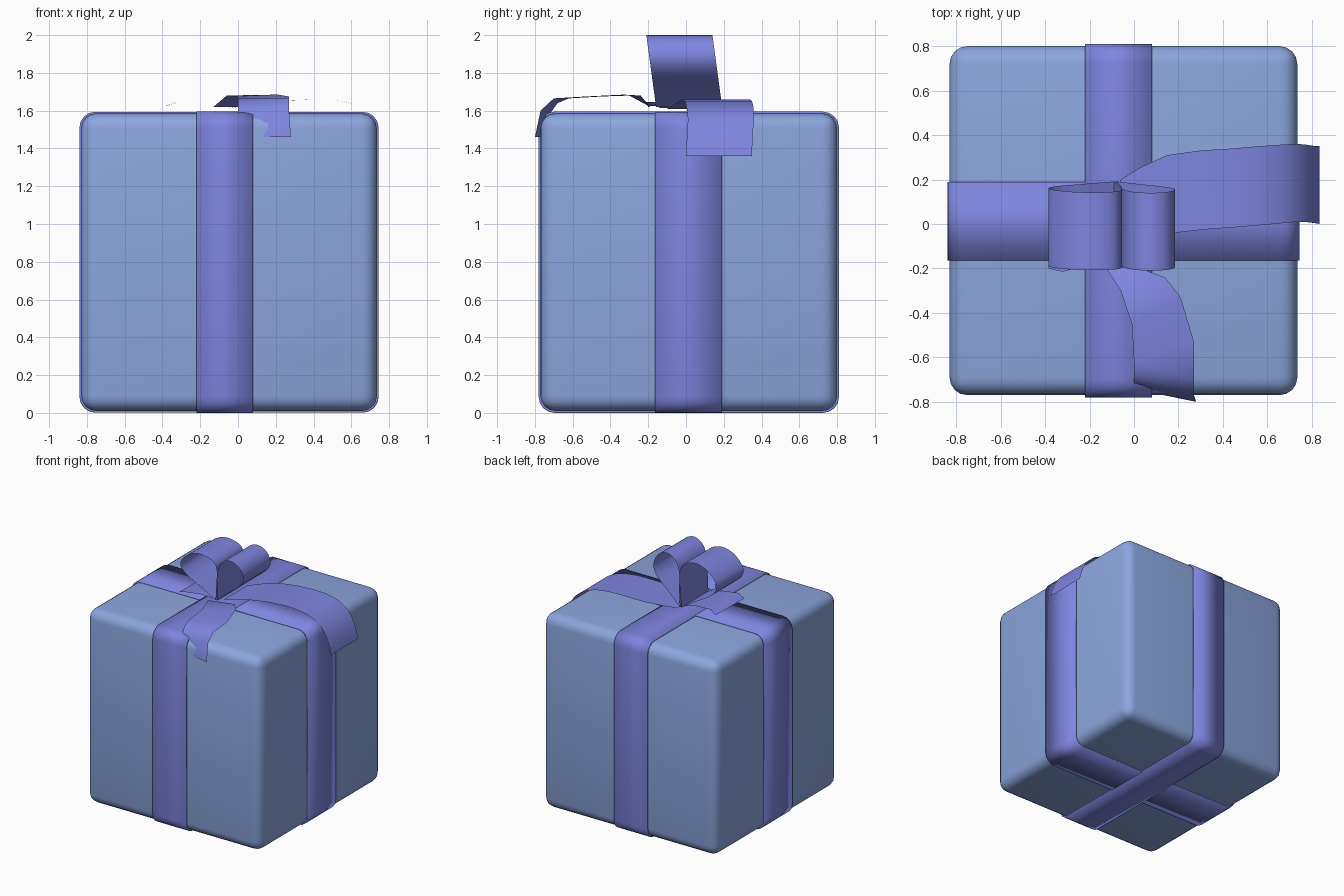
import bpy, bmesh, math

if "Cube" in bpy.data.objects:
    bpy.data.objects.remove(bpy.data.objects["Cube"])


def material(name, rgb):
    m = bpy.data.materials.new(name)
    m.diffuse_color = (*rgb, 1)
    m.use_nodes = True
    m.node_tree.nodes["Principled BSDF"].inputs["Base Color"].default_value = m.diffuse_color
    return m


BLUE = material("box blue", (0.26, 0.38, 0.73))
VIOLET = material("ribbon violet", (0.21, 0.235, 0.74))


def finish(bm, name, mat, angle=35):
    me = bpy.data.meshes.new(name)
    bm.to_mesh(me)
    bm.free()
    me.materials.append(mat)
    ob = bpy.data.objects.new(name, me)
    bpy.context.collection.objects.link(ob)
    bpy.ops.object.select_all(action='DESELECT')
    bpy.context.view_layer.objects.active = ob
    ob.select_set(True)
    bpy.ops.object.shade_smooth_by_angle(angle=math.radians(angle))
    return ob


def strip(name, left, right, closed=False, angle=50):
    """Ribbon sheet spanning two matching edge paths."""
    bm = bmesh.new()
    a = [bm.verts.new(p) for p in left]
    b = [bm.verts.new(p) for p in right]
    n = len(a)
    for i in range(n if closed else n - 1):
        j = (i + 1) % n
        bm.faces.new((a[i], a[j], b[j], b[i]))
    if closed:
        bmesh.ops.recalc_face_normals(bm, faces=bm.faces)
    return finish(bm, name, VIOLET, angle)


def smooth_path(pts, steps=3):
    """Catmull-Rom curve through the points."""
    out = []
    for i in range(len(pts) - 1):
        p0, p1 = pts[max(i - 1, 0)], pts[i]
        p2, p3 = pts[i + 1], pts[min(i + 2, len(pts) - 1)]
        for s in range(steps):
            t = s / steps
            out.append(tuple(0.5 * (2 * b + (c - a) * t + (2 * a - 5 * b + 4 * c - d) * t * t
                                    + (3 * b - a - 3 * c + d) * t ** 3)
                             for a, b, c, d in zip(p0, p1, p2, p3)))
    return out + [tuple(pts[-1])]


# Rounded gift box
X0, X1, Y0, Y1, Z0, Z1 = -0.83, 0.735, -0.77, 0.80, 0.01, 1.585
bm = bmesh.new()
bmesh.ops.create_cube(bm, size=1)
for v in bm.verts:
    v.co.x = X1 if v.co.x > 0 else X0
    v.co.y = Y1 if v.co.y > 0 else Y0
    v.co.z = Z1 if v.co.z > 0 else Z0
bmesh.ops.bevel(bm, geom=bm.edges[:], offset=0.08, segments=4, profile=0.5, affect='EDGES')
finish(bm, "gift_box", BLUE)


# Ribbon bands wrapped around the box
def rounded_rect(u0, u1, w0, w1, r, seg=4):
    pts = []
    for k, (cu, cw) in enumerate([(u1 - r, w1 - r), (u0 + r, w1 - r), (u0 + r, w0 + r), (u1 - r, w0 + r)]):
        for s in range(seg + 1):
            t = math.pi / 2 * (k + s / seg)
            pts.append((cu + r * math.cos(t), cw + r * math.sin(t)))
    return pts


ring = rounded_rect(Y0 - 0.01, Y1 + 0.01, 0, Z1 + 0.01, 0.085)
lengthwise = strip("band_front_to_back", [(-0.22, u, w) for u, w in ring],
                   [(0.08, u, w) for u, w in ring], True)
ring = rounded_rect(X0 - 0.01, X1 + 0.01, 0.001, Z1 + 0.009, 0.085)
crosswise = strip("band_side_to_side", [(u, -0.165, w) for u, w in ring],
                  [(u, 0.19, w) for u, w in ring], True)
for band in (lengthwise, crosswise):
    mod = band.modifiers.new("thickness", 'SOLIDIFY')
    mod.thickness = 0.012
    mod.offset = -1


# Bow loops: teardrop profiles leaning forward
def bow_loop(name, profile):
    path = smooth_path(profile)
    lean = lambda z: -0.05 * (z - 1.63) / 0.37
    strip(name, [(x, -0.16 + lean(z), z) for x, z in path],
          [(x, 0.19 + lean(z), z) for x, z in path])


bow_loop("bow_loop_left", [(-0.09, 1.62), (-0.22, 1.70), (-0.35, 1.78), (-0.385, 1.86), (-0.31, 1.945),
                           (-0.20, 1.985), (-0.09, 1.96), (-0.055, 1.89), (-0.07, 1.76), (-0.09, 1.62)])
bow_loop("bow_loop_right", [(-0.08, 1.62), (-0.06, 1.75), (-0.05, 1.87), (-0.01, 1.96), (0.07, 2.0),
                            (0.15, 1.97), (0.185, 1.89), (0.15, 1.81), (0.04, 1.72), (-0.08, 1.62)])

# Small flat fold under the left loop
strip("bow_fold", [(-0.08, -0.14, 1.615), (-0.2, -0.18, 1.645), (-0.32, -0.215, 1.645), (-0.385, -0.2, 1.625)],
      [(-0.08, 0.15, 1.615), (-0.2, 0.15, 1.645), (-0.32, 0.14, 1.645), (-0.38, 0.165, 1.625)])

# Right tail falling over the side
strip("right_tail",
      smooth_path([(-0.06, -0.10, 1.61), (0.18, -0.04, 1.645), (0.45, -0.015, 1.66), (0.63, 0.0, 1.63),
                   (0.74, 0.01, 1.56), (0.805, 0.005, 1.46), (0.835, 0.0, 1.36)], 2),
      smooth_path([(-0.06, 0.20, 1.61), (0.15, 0.31, 1.645), (0.45, 0.34, 1.66), (0.63, 0.355, 1.63),
                   (0.74, 0.36, 1.56), (0.805, 0.352, 1.46), (0.835, 0.35, 1.36)], 2))

# Front tail falling over the front
strip("front_tail",
      [(-0.13, -0.19, 1.62), (-0.06, -0.30, 1.68), (-0.01, -0.45, 1.675), (0.0, -0.62, 1.665),
       (0.0, -0.68, 1.64), (0.0, -0.73, 1.57), (0.01, -0.745, 1.46)],
      [(0.03, -0.20, 1.62), (0.14, -0.24, 1.68), (0.21, -0.33, 1.685), (0.27, -0.53, 1.675),
       (0.27, -0.70, 1.665), (0.27, -0.77, 1.60), (0.28, -0.80, 1.46)])
